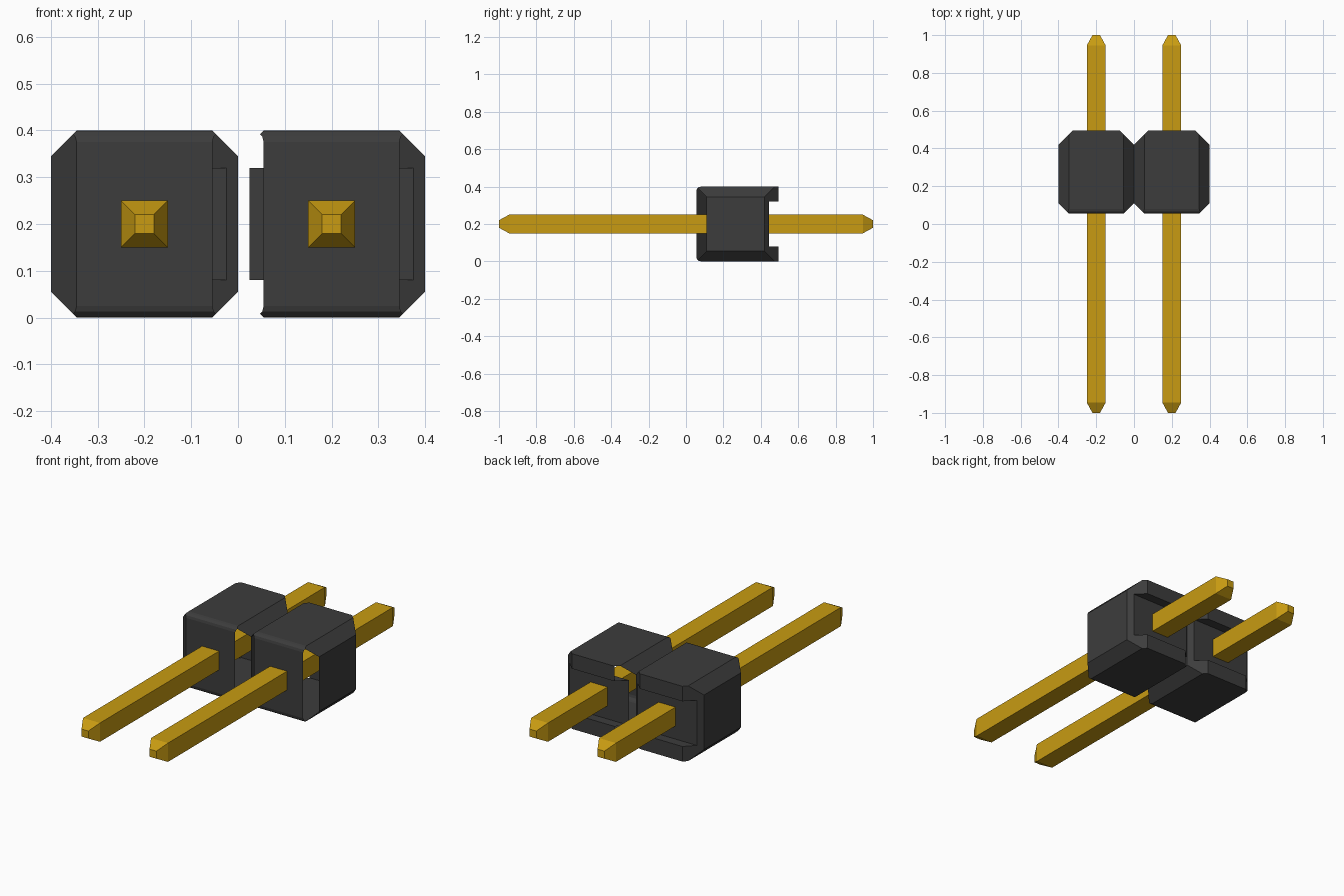
import bpy, bmesh, math
from mathutils import Vector

cube = bpy.data.objects.get("Cube")
if cube:
    bpy.data.objects.remove(cube, do_unlink=True)


def material(name, rgb):
    m = bpy.data.materials.new(name)
    m.use_nodes = True
    m.diffuse_color = (*rgb, 1)
    m.node_tree.nodes["Principled BSDF"].inputs["Base Color"].default_value = (*rgb, 1)
    return m


BLACK = material("black plastic", (0.046, 0.046, 0.046))
GOLD = material("gold plating", (0.58, 0.33, 0.006))


def finish(name, bm, mat, x):
    me = bpy.data.meshes.new(name)
    bm.to_mesh(me)
    bm.free()
    me.materials.append(mat)
    ob = bpy.data.objects.new(name, me)
    ob.location.x = x
    bpy.context.collection.objects.link(ob)


# Side profile (y, z): rounded front edges, channel across the back
FRONT, BACK, FLOOR, R = 0.055, 0.495, 0.445, 0.025


def side_profile():
    pts = [(BACK, 0), (BACK, 0.08), (FLOOR, 0.08), (FLOOR, 0.32), (BACK, 0.32), (BACK, 0.4)]
    for cz, start in ((0.4 - R, 90), (R, 180)):
        for i in range(4):
            a = math.radians(start + 30 * i)
            pts.append((FRONT + R + R * math.cos(a), cz + R * math.sin(a)))
    return pts


def housing(name, x, open_sides):
    """One housing block; open_sides lists the (x, y) directions of bevels left open."""
    bm = bmesh.new()
    face = bm.faces.new([bm.verts.new((-0.2, y, z)) for y, z in side_profile()])
    ext = bmesh.ops.extrude_face_region(bm, geom=[face])
    bmesh.ops.translate(bm, vec=(0.4, 0, 0),
                        verts=[v for v in ext["geom"] if isinstance(v, bmesh.types.BMVert)])
    bmesh.ops.recalc_face_normals(bm, faces=bm.faces)
    # 45 degree bevels around both end caps
    for s in (-1, 1):
        for co, no in (((s * 0.2, 0, 0.345), (s, 0, 1)), ((s * 0.2, 0, 0.055), (s, 0, -1)),
                       ((s * 0.2, 0.11, 0), (s, -1, 0)), ((s * 0.2, 0.42, 0), (s, 1, 0))):
            cut = bmesh.ops.bisect_plane(bm, geom=bm.verts[:] + bm.edges[:] + bm.faces[:],
                                         dist=1e-5, plane_co=co, plane_no=no, clear_outer=True)
            rim = [e for e in cut["geom_cut"] if isinstance(e, bmesh.types.BMEdge)]
            bmesh.ops.edgeloop_fill(bm, edges=rim)
    bmesh.ops.recalc_face_normals(bm, faces=bm.faces)
    # Remove the bevel faces that stay open
    dirs = [Vector((dx, dy, 0)).normalized() for dx, dy in open_sides]
    bm.normal_update()
    gone = [f for f in bm.faces if any(f.normal.dot(d) > 0.99 for d in dirs)]
    bmesh.ops.delete(bm, geom=gone, context="FACES")
    finish(name, bm, BLACK, x)


def pin(name, x):
    """Square pin with a tapered tip at each end."""
    bm = bmesh.new()
    rings = [[bm.verts.new((sx * h, y, 0.2 + sz * h))
              for sx, sz in ((-1, -1), (1, -1), (1, 1), (-1, 1))]
             for y, h in ((-1, 0.02), (-0.945, 0.05), (0.945, 0.05), (1, 0.02))]
    for a, b in zip(rings, rings[1:]):
        for i in range(4):
            j = (i + 1) % 4
            bm.faces.new((a[i], a[j], b[j], b[i]))
    bm.faces.new(rings[0])
    bm.faces.new(rings[-1])
    bmesh.ops.recalc_face_normals(bm, faces=bm.faces)
    finish(name, bm, GOLD, x)


housing("right_housing", -0.2, [(1, -1)])
housing("left_housing", 0.2, [(1, -1), (-1, -1), (-1, 1)])
pin("right_pin", -0.2)
pin("left_pin", 0.2)
